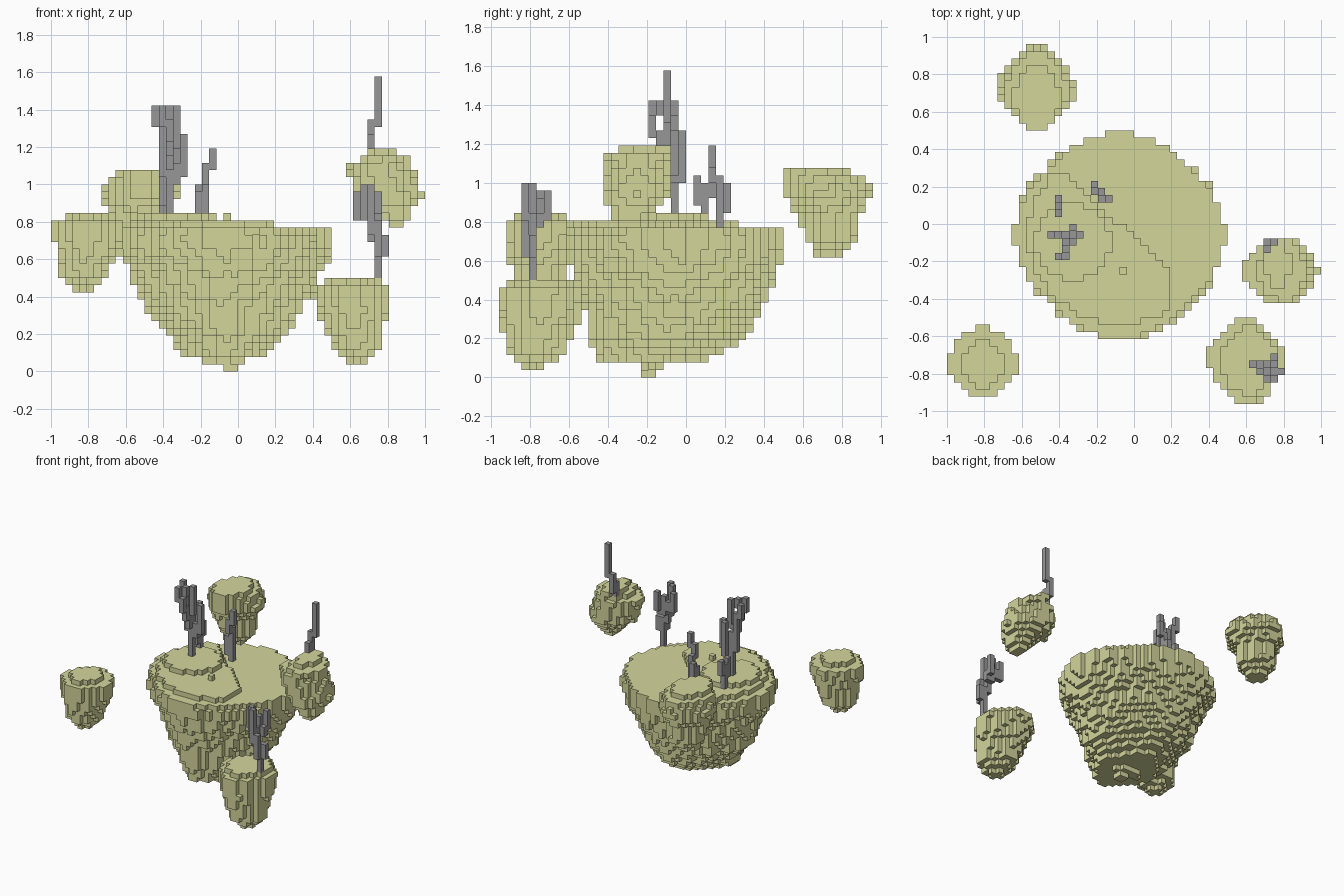
import bpy
import bmesh
import random
from mathutils import Vector

random.seed(4)
CELL = 1 / 26
ORIGIN = Vector((26, 25, 0))

cube = bpy.data.objects.get("Cube")
if cube:
    bpy.data.objects.remove(cube)


def make_material(name, colour):
    mat = bpy.data.materials.new(name)
    mat.use_nodes = True
    mat.diffuse_color = colour
    for node in mat.node_tree.nodes:
        if node.type == "BSDF_PRINCIPLED":
            node.inputs["Base Color"].default_value = colour
            node.inputs["Roughness"].default_value = 0.9
    return mat


olive = make_material("dry olive earth", (0.66, 0.67, 0.33, 1))
grey = make_material("dead grey wood", (0.31, 0.31, 0.31, 1))


def build_blocks(name, cells, material):
    """Skin a set of grid cells with only its outward square faces."""
    bm = bmesh.new()
    corners = {}

    def corner(point):
        key = tuple(point)
        if key not in corners:
            corners[key] = bm.verts.new((Vector(key) - ORIGIN) * CELL)
        return corners[key]

    for cell in sorted(cells):
        for axis in range(3):
            u, v = (axis + 1) % 3, (axis + 2) % 3
            for side in (0, 1):
                neighbour = list(cell)
                neighbour[axis] += 2 * side - 1
                if tuple(neighbour) in cells:
                    continue
                loop = []
                for du, dv in ((0, 0), (1, 0), (1, 1), (0, 1)):
                    point = list(cell)
                    point[axis] += side
                    point[u] += du
                    point[v] += dv
                    loop.append(corner(point))
                bm.faces.new(loop if side else loop[::-1])
    mesh = bpy.data.meshes.new(name)
    bm.to_mesh(mesh)
    bm.free()
    mesh.materials.append(material)
    obj = bpy.data.objects.new(name, mesh)
    bpy.context.collection.objects.link(obj)
    return obj


def reach(x, y, box, power):
    """How far out a cell centre lies in a rounded diamond, 1 at its edge."""
    x0, x1, y0, y1 = box
    across = abs(2 * x + 1 - x0 - x1) / (x1 - x0)
    along = abs(2 * y + 1 - y0 - y1) / (y1 - y0)
    return across ** power + along ** power


def island_cells(rows, low_power, high_power):
    """Stack rounded layers between key rows: level, x0, x1, y0, y1."""
    cells = set()
    rough = {}
    base, height = rows[0][0], rows[-1][0] - rows[0][0]
    for low, high in zip(rows, rows[1:]):
        last = high is rows[-1]
        for level in range(low[0], high[0] + last):
            t = (level - low[0]) / (high[0] - low[0])
            box = [a + (b - a) * t for a, b in zip(low[1:], high[1:])]
            power = low_power + (high_power - low_power) * (level - base) / height
            for x in range(int(box[0]), int(box[1]) + 1):
                for y in range(int(box[2]), int(box[3]) + 1):
                    limit = rough.setdefault((x, y), random.uniform(0.95, 1.06))
                    if reach(x, y, box, power) <= limit:
                        cells.add((x, y, level))
    return cells


# Large central island, tapering to an off-centre point
main_rows = [
    (0, 24, 26, 19, 21), (1, 21, 27, 19, 22), (2, 18, 30, 13, 28),
    (3, 17, 31, 13, 30), (5, 16, 33, 12, 33), (8, 13, 35, 12, 35),
    (11, 12, 36, 11, 36), (14, 11, 38, 10, 37), (17, 9, 39, 9, 38),
    (19, 9, 39, 9, 38),
]
main = island_cells(main_rows, 1.3, 1.75)
top_level, *rim = main_rows[-1]

# Worn rim, and terraces on one side of the flat top
for x, y, level in list(main):
    if level == top_level:
        if reach(x, y, rim, 1.6) > 1.02:
            main.discard((x, y, level))
        elif reach(x, y, rim, 2) < 0.72 and 14 * (x - 15) + 16 * (y - 32) < 0 and x < 31:
            main.add((x, y, level + 1))
            if reach(x, y, (12, 23, 17, 28), 1.8) < 1:
                main.add((x, y, level + 2))
main.add((24, 18, 21))
build_blocks("main_island", main, olive)

# Small floating islands around it
small_islands = {
    "back_island": [
        (16, 10, 14, 42, 46), (18, 9, 16, 41, 48), (21, 8, 16, 40, 48),
        (24, 7, 18, 38, 50), (26, 8, 17, 38, 49), (27, 9, 16, 38, 47)],
    "front_right_island": [
        (11, 3, 6, 4, 7), (13, 1, 8, 2, 9), (16, 1, 9, 1, 10),
        (18, 0, 10, 1, 10), (20, 0, 10, 1, 11), (21, 2, 8, 2, 9)],
    "front_left_island": [
        (1, 41, 44, 3, 6), (3, 39, 46, 1, 9), (6, 38, 46, 0, 10),
        (8, 37, 47, 0, 11), (11, 36, 47, 0, 12), (12, 38, 46, 1, 11)],
    "left_island": [
        (20, 47, 49, 16, 19), (21, 46, 50, 15, 20), (23, 44, 51, 14, 22),
        (24, 42, 52, 14, 23), (28, 41, 50, 14, 23), (29, 43, 50, 14, 23),
        (30, 44, 48, 16, 23)],
}
for name, rows in small_islands.items():
    build_blocks(name, island_cells(rows, 1.4, 1.55), olive)

# Bare trees, each made of upright sticks: x, y, bottom, top
trees = {
    "large_dead_tree": [
        (16, 23, 20, 31), (15, 23, 27, 35), (14, 23, 34, 37),
        (16, 22, 28, 32), (16, 21, 30, 33), (16, 20, 32, 35),
        (15, 20, 34, 37), (16, 21, 35, 37), (17, 24, 26, 33),
        (18, 23, 27, 33), (17, 23, 26, 29), (17, 22, 31, 37)],
    "dead_sapling": [(15, 27, 20, 26), (15, 26, 23, 27), (15, 28, 24, 27)],
    "thin_dead_tree": [
        (21, 29, 20, 27), (20, 29, 21, 25), (20, 30, 22, 26),
        (21, 28, 26, 29), (22, 28, 28, 31)],
    "front_left_dead_tree": [
        (45, 4, 13, 19), (46, 4, 16, 19), (45, 3, 16, 21),
        (44, 3, 19, 26), (44, 4, 18, 22), (43, 4, 21, 26),
        (44, 5, 20, 24), (43, 5, 21, 23), (42, 5, 21, 25),
        (45, 5, 20, 22), (45, 6, 21, 25)],
    "left_dead_tree": [(44, 21, 30, 33), (44, 22, 31, 35), (45, 22, 34, 41)],
}
for name, sticks in trees.items():
    wood = {(x, y, z) for x, y, low, top in sticks for z in range(low, top)}
    build_blocks(name, wood, grey)
